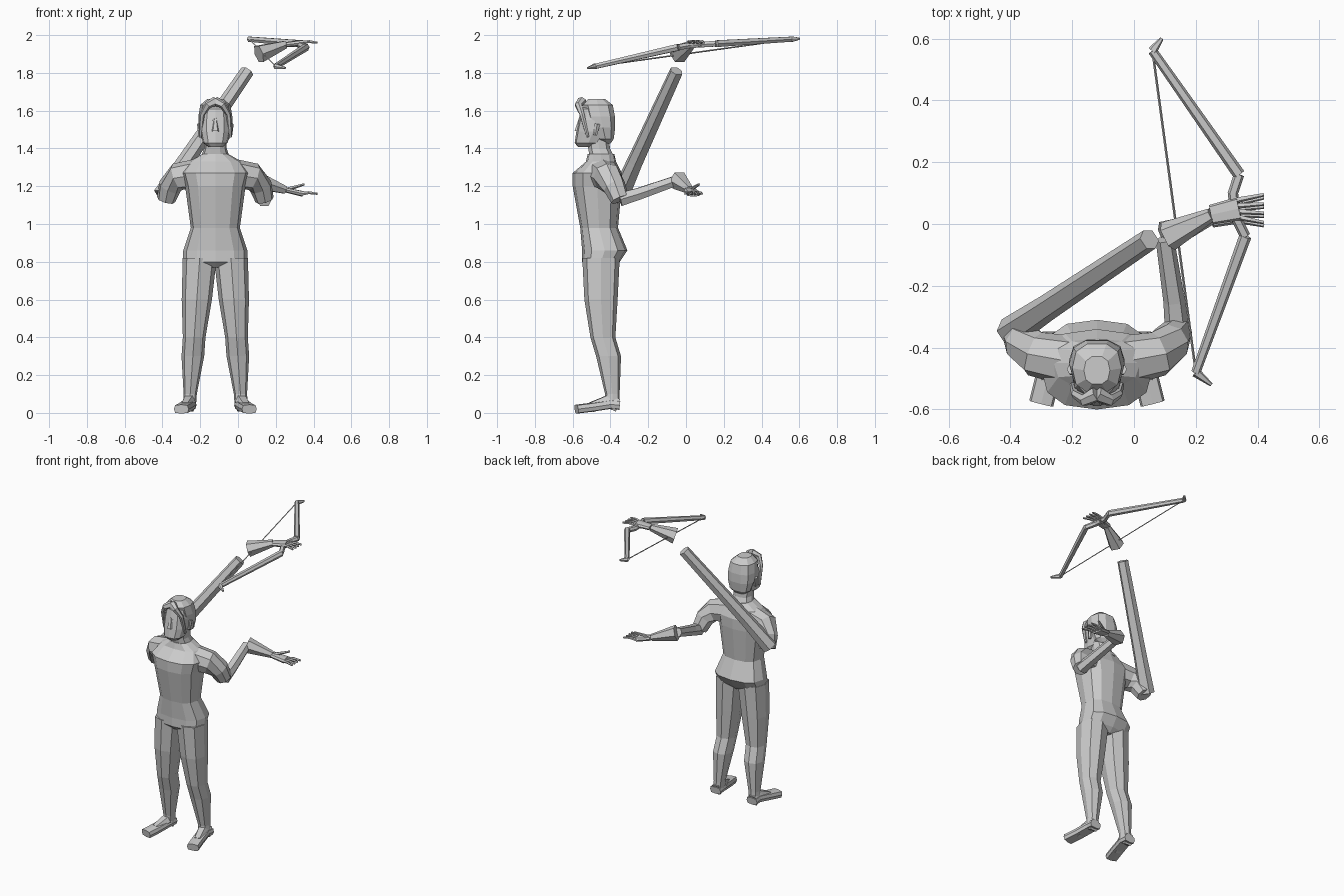
import bpy, bmesh, math
from mathutils import Vector

cube = bpy.data.objects.get("Cube")
if cube:
    bpy.data.objects.remove(cube, do_unlink=True)

RIGHT, BACK, UP = Vector((1, 0, 0)), Vector((0, 1, 0)), Vector((0, 0, 1))
MIDLINE = -.12          # x of the figure's own plane of symmetry

clay = bpy.data.materials.new("plain grey")
clay.use_nodes = True
clay.diffuse_color = (.6, .6, .6, 1)
clay.node_tree.nodes["Principled BSDF"].inputs["Base Color"].default_value = clay.diffuse_color


def ring_points(centre, across, up, width, height, sides, roundness):
    """Corner positions of one superellipse cross-section."""
    for corner in range(sides):
        angle = math.tau * corner / sides
        cosine, sine = math.cos(angle), math.sin(angle)
        yield (centre
               + across * width * math.copysign(abs(cosine) ** roundness, cosine)
               + up * height * math.copysign(abs(sine) ** roundness, sine))


def skin(name, rings):
    """Join successive rings of points into one closed, flat-faced object."""
    bm = bmesh.new()
    loops = [[bm.verts.new(point) for point in ring] for ring in rings]
    for lower, upper in zip(loops, loops[1:]):
        for corner in range(len(lower)):
            before = corner - 1
            bm.faces.new((lower[before], lower[corner], upper[corner], upper[before]))
    bm.faces.new(loops[0])
    bm.faces.new(loops[-1])
    bmesh.ops.recalc_face_normals(bm, faces=bm.faces)
    mesh = bpy.data.meshes.new(name)
    bm.to_mesh(mesh)
    bm.free()
    mesh.materials.append(clay)
    bpy.context.collection.objects.link(bpy.data.objects.new(name, mesh))


def column(name, rows, offset=lambda z: 0, sides=10):
    """Stack of level rings given as (z, y, half width, half depth)."""
    skin(name, [
        list(ring_points(Vector((MIDLINE + offset(z), y, z)), RIGHT, BACK, width, depth, sides, .8))
        for z, y, width, depth in rows
    ])


def limb(name, points, start, end, flatness=1, sides=6, reference=UP, roundness=.85):
    """Tube along a path, tapering evenly from the start radius to the end radius."""
    points = [Vector(point) for point in points]
    last = len(points) - 1
    rings = []
    for index, point in enumerate(points):
        along = (points[min(index + 1, last)] - points[max(index - 1, 0)]).normalized()
        across = along.cross(reference).normalized()
        radius = start + (end - start) * index / last
        rings.append(list(ring_points(point, across, across.cross(along),
                                      radius, radius * flatness, sides, roundness)))
    skin(name, rings)


def mirrored(side, points):
    """Place (distance from midline, y, z) points on one side of the figure."""
    return [(MIDLINE + side * distance, y, z) for distance, y, z in points]


def egg_profile(t):
    """Relative girth of a blunt egg from its bottom (zero) to its top (one)."""
    return math.sqrt(1 - (2 * t - 1) ** 4)


# Torso and neck
column("torso", [
    (.77, -.45, .08, .07),
    (.8, -.45, .17, .1),
    (.86, -.43, .17, .12),
    (.98, -.46, .13, .1),
    (1.2, -.47, .16, .13),
    (1.27, -.47, .18, .13),
    (1.33, -.45, .14, .08),
    (1.37, -.45, .07, .07),
], sides=12)
column("neck", [(1.34, -.44, .08, .07), (1.4, -.46, .06, .06), (1.5, -.47, .06, .06)])

# Head with the jaw pushed forward, and a hair cap covering its back and top
steps = (.03, .12, .36, .6, .84, .97)
column("head", [
    (1.4 + t / 4, -.475 - .06 * (1 - t) ** 3, .08 * egg_profile(t), .09 * egg_profile(t))
    for t in steps
], sides=12)
column("hair_cap", [
    (1.42 + t / 4, -.42 - .055 * t, .09 * egg_profile(t), (.05 + .05 * t) * egg_profile(t))
    for t in steps
])

# Face
limb("nose", [(MIDLINE, -.56, 1.56), (MIDLINE, -.57, 1.49)], .008, .022, reference=BACK)
limb("mouth", mirrored(1, [(-.03, -.55, 1.46), (0, -.565, 1.46), (.03, -.55, 1.46)]),
     .008, .008)

for label, side in (("right", -1), ("left", 1)):
    # Hair parted over the forehead, falling past the ears
    limb(f"{label}_fringe", mirrored(side, [
        (0, -.55, 1.65), (.04, -.57, 1.63), (.07, -.55, 1.58), (.08, -.52, 1.46),
    ]), .025, .008, reference=BACK)
    limb(f"{label}_brow", mirrored(side, [(.01, -.56, 1.55), (.06, -.53, 1.55)]),
         .008, .008, sides=4)
    limb(f"{label}_ear", mirrored(side, [(.08, -.48, 1.47), (.08, -.47, 1.53)]),
         .01, .017, reference=BACK)

    # Shoulder and upper arm, ending at the elbow
    limb(f"{label}_upper_arm", mirrored(side, [
        (.05, -.45, 1.27), (.2, -.42, 1.25), (.24, -.38, 1.2), (.26, -.35, 1.13),
    ]), .085, .05, sides=8, reference=BACK)

    # Leg, drifting outwards as it goes down
    column(f"{label}_leg", [
        (z, y, radius, radius * 1.1) for z, y, radius in (
            (.82, -.45, .09), (.6, -.45, .08), (.4, -.44, .06),
            (.3, -.41, .06), (.1, -.39, .035), (.04, -.39, .035))
    ], offset=lambda z: side * (.14 - .07 * z), sides=8)

    # Foot, splayed outwards and thinning towards the toes
    limb(f"{label}_foot", mirrored(side, [
        (.14, -.35, .04), (.14, -.4, .045), (.16, -.5, .03), (.18, -.58, .02),
    ]), .04, .04, flatness=.6, sides=8, roundness=.5)
    limb(f"{label}_instep", mirrored(side, [(.14, -.36, .04), (.14, -.42, .06), (.16, -.5, .03)]),
         .04, .03)

# Right arm stretched up behind the head, left arm stretched back from the elbow
limb("right_reaching_arm", [(-.4, -.35, 1.15), (-.28, -.27, 1.33), (.05, -.05, 1.81)], .05, .035)
limb("left_reaching_arm", [(.14, -.35, 1.13), (.13, -.25, 1.16), (.1, -.05, 1.23)], .04, .03)


def hand(label, elbow, wrist, thumb_lift, curl):
    """Tapering forearm, flat palm, a fan of four fingers and a thumb."""
    wrist = Vector(wrist)
    knuckle = wrist + Vector((.09, .02, curl))
    limb(f"{label}_forearm", [elbow, wrist], .05, .022)
    limb(f"{label}_palm", [wrist, wrist.lerp(knuckle, .5), knuckle], .032, .038,
         flatness=.4, sides=8, roundness=.6)
    for number in range(4):
        spread = BACK * (.045 - .03 * number)
        root = knuckle + spread * .6 - RIGHT * .01
        tip = knuckle + spread + RIGHT * .08
        limb(f"{label}_finger_{number + 1}", [root, root.lerp(tip, .5) + UP * .006, tip],
             .01, .006, sides=5)
    limb(f"{label}_thumb", [wrist, wrist + Vector((.1, .05, thumb_lift))], .012, .006, sides=5)


hand("bow", elbow=(.11, -.04, 1.9), wrist=(.25, .03, 1.95), thumb_lift=-.01, curl=.01)
hand("open", elbow=(.1, -.04, 1.23), wrist=(.25, .02, 1.18), thumb_lift=.03, curl=-.02)


def on_bow(x, y):
    """Point of the bow: the rear half rises gently, the front half droops."""
    return Vector((x, y, 1.945 + y * (.06 if y > 0 else .23)))


# Bow: straight limbs about a recessed grip, curled tips and a taut string
rear_nock, front_nock = on_bow(.06, .56), on_bow(.2, -.48)
rear_bend, front_bend = on_bow(.34, .16), on_bow(.36, -.04)
limb("bow_grip", [rear_bend, on_bow(.32, .1), on_bow(.33, .02), front_bend], .017, .017)
for label, bend, nock, tip in (("rear", rear_bend, rear_nock, on_bow(.09, .6)),
                               ("front", front_bend, front_nock, on_bow(.25, -.52))):
    limb(f"bow_{label}_limb", [bend, nock], .02, .015)
    limb(f"bow_{label}_tip", [nock, tip], .016, .006)
limb("bow_string", [rear_nock, front_nock], .004, .004, sides=4)
